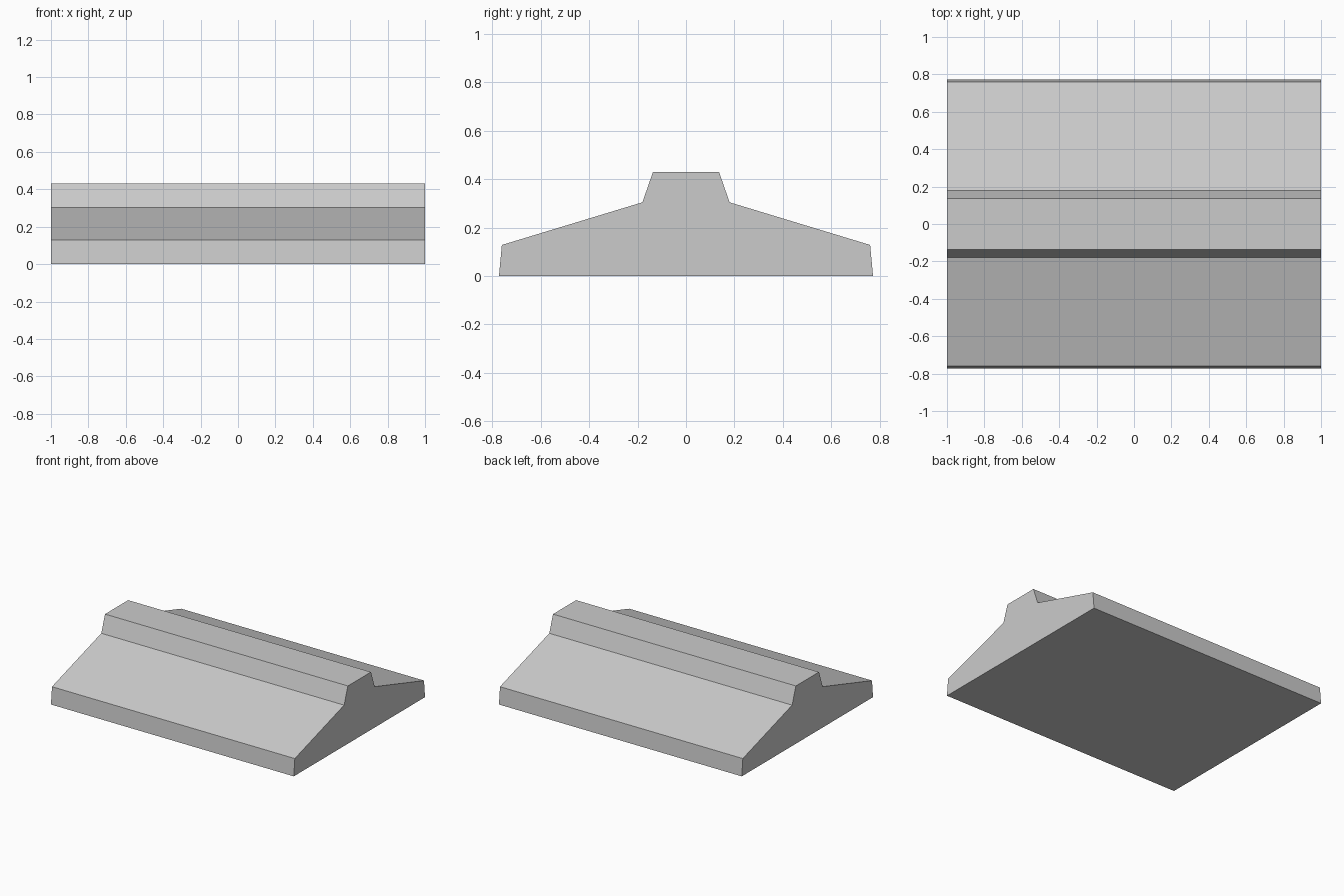
import bpy
import bmesh

default_cube = bpy.data.objects.get("Cube")
if default_cube:
    bpy.data.objects.remove(default_cube, do_unlink=True)

# Plain grey surface
grey = bpy.data.materials.new("light_grey")
grey.use_nodes = True
colour = (0.6, 0.6, 0.6, 1)
grey.diffuse_color = colour
grey.node_tree.nodes["Principled BSDF"].inputs["Base Color"].default_value = colour

# Half of the cross-section as (y, z), mirrored to give the full outline
half = [(0.772, 0), (0.76, 0.128), (0.18, 0.304), (0.136, 0.43)]
outline = half + [(-y, z) for y, z in reversed(half)]

# Stepped ridge block: the outline extruded along x
bm = bmesh.new()
end = bm.faces.new([bm.verts.new((-1, y, z)) for y, z in outline])
extruded = bmesh.ops.extrude_face_region(bm, geom=[end], use_keep_orig=True)
moved = [v for v in extruded["geom"] if isinstance(v, bmesh.types.BMVert)]
bmesh.ops.translate(bm, verts=moved, vec=(2, 0, 0))
bmesh.ops.recalc_face_normals(bm, faces=bm.faces)

mesh = bpy.data.meshes.new("stepped_ridge_block")
bm.to_mesh(mesh)
bm.free()
mesh.materials.append(grey)
block = bpy.data.objects.new("stepped_ridge_block", mesh)
bpy.context.collection.objects.link(block)
